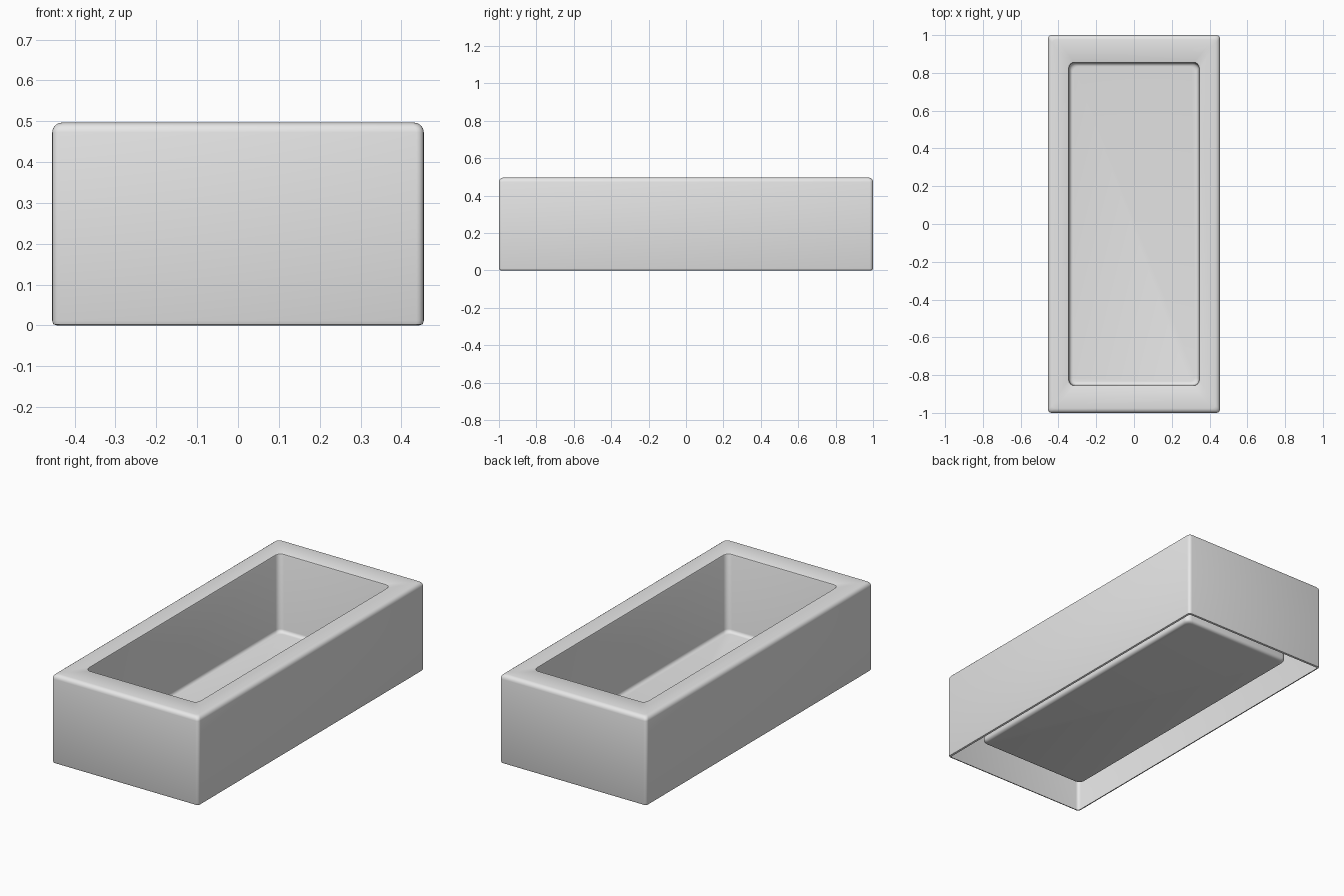
import bpy, bmesh, math

if "Cube" in bpy.data.objects:
    bpy.data.objects.remove(bpy.data.objects["Cube"])

grey = bpy.data.materials.new("light_grey")
grey.diffuse_color = (0.8, 0.8, 0.8, 1)
grey.use_nodes = True
grey.node_tree.nodes["Principled BSDF"].inputs["Base Color"].default_value = grey.diffuse_color

CORNER_STEPS = 4


def rounded_ring(bm, hx, hy, z, r):
    """Counter-clockwise rounded rectangle of vertices."""
    ring = []
    for k, (sx, sy) in enumerate([(1, 1), (-1, 1), (-1, -1), (1, -1)]):
        for i in range(CORNER_STEPS + 1):
            a = math.pi / 2 * (k + i / CORNER_STEPS)
            ring.append(bm.verts.new((sx * (hx - r) + r * math.cos(a),
                                      sy * (hy - r) + r * math.sin(a), z)))
    return ring


HX, HY, TOP = 0.455, 1.0, 0.497      # outer walls
IX, IY, FLOOR = 0.35, 0.86, 0.06     # basin
R, RB = 0.024, 0.018                 # rim and basin floor rounding

# Outer wall with a small turned-in foot, open underneath
rings = [(HX - 0.012, HY - 0.012, 0.0, 0.012),
         (HX - 0.003, HY - 0.003, 0.003, 0.015),
         (HX, HY, 0.012, 0.018)]
# Rounded outer rim
for i in range(5):
    a = math.pi / 2 * i / 4
    d = R * (1 - math.cos(a))
    rings.append((HX - d, HY - d, TOP - R + R * math.sin(a), 0.018))
# Inner rim edge
for d, z in [(0.0, TOP), (0.004, TOP - 0.002), (0.006, TOP - 0.008)]:
    rings.append((IX - d, IY - d, z, 0.03))
# Basin wall curving into the floor
for i in range(5):
    a = math.pi / 2 * i / 4
    d = 0.008 + RB * (1 - math.cos(a))
    rings.append((IX - d, IY - d, FLOOR + RB * (1 - math.sin(a)), 0.03))

bm = bmesh.new()
loops = [rounded_ring(bm, *r) for r in rings]
n = len(loops[0])
for low, high in zip(loops, loops[1:]):
    for i in range(n):
        j = (i + 1) % n
        bm.faces.new((low[i], low[j], high[j], high[i]))
# Basin floor
bm.faces.new(loops[-1])

mesh = bpy.data.meshes.new("trough")
bm.to_mesh(mesh)
bm.free()
mesh.materials.append(grey)
trough = bpy.data.objects.new("trough", mesh)
bpy.context.collection.objects.link(trough)
bpy.context.view_layer.objects.active = trough
trough.select_set(True)
bpy.ops.object.shade_smooth_by_angle(angle=math.radians(35))
